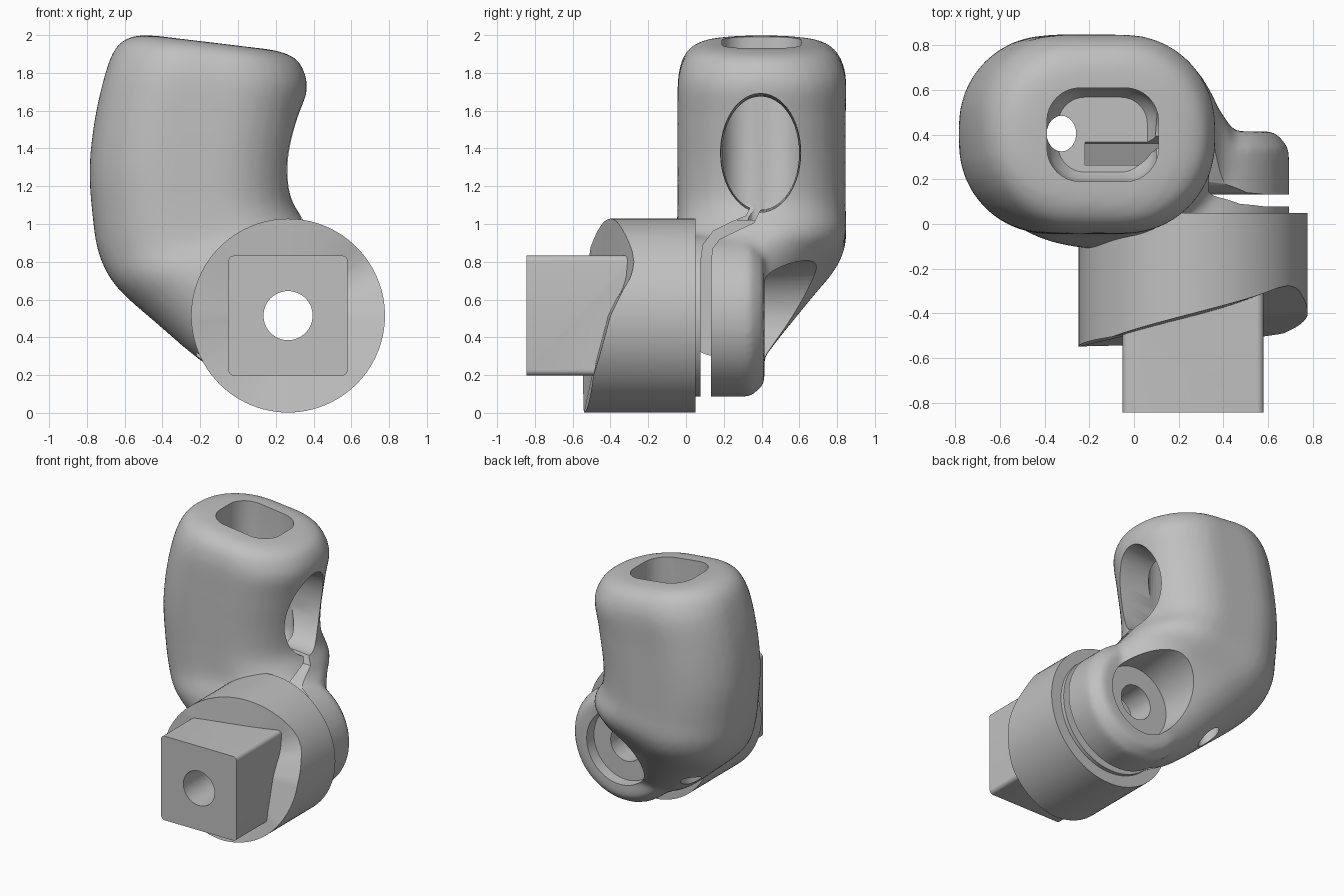
import bpy, bmesh, math
from mathutils import Vector, Matrix

if "Cube" in bpy.data.objects:
    bpy.data.objects.remove(bpy.data.objects["Cube"])

grey = bpy.data.materials.new("plain_grey")
grey.diffuse_color = (0.53, 0.53, 0.53, 1)
grey.use_nodes = True
grey.node_tree.nodes["Principled BSDF"].inputs["Base Color"].default_value = grey.diffuse_color
CX, CZ = 0.265, 0.515          # pivot axis, parallel to y


def make(name, rings):
    """Closed skin through a list of rings of equal length."""
    bm = bmesh.new()
    vs = [[bm.verts.new(p) for p in r] for r in rings]
    n = len(vs[0])
    for a, b in zip(vs, vs[1:]):
        for i in range(n):
            j = (i + 1) % n
            bm.faces.new((a[i], a[j], b[j], b[i]))
    bm.faces.new(vs[0][::-1])
    bm.faces.new(vs[-1])
    bmesh.ops.recalc_face_normals(bm, faces=bm.faces)
    me = bpy.data.meshes.new(name)
    bm.to_mesh(me)
    bm.free()
    ob = bpy.data.objects.new(name, me)
    bpy.context.collection.objects.link(ob)
    me.materials.append(grey)
    return ob


def rounded(w, h, r, k=8):
    """Rounded rectangle centred on the origin."""
    pts = []
    for q, (sx, sy) in enumerate([(1, 1), (-1, 1), (-1, -1), (1, -1)]):
        for i in range(k + 1):
            a = math.radians(90) * (q + i / k)
            pts.append((sx * (w / 2 - r) + r * math.cos(a), sy * (h / 2 - r) + r * math.sin(a)))
    return pts


def turned(name, prof, n=64):
    """Solid about the pivot axis from (radius, y) pairs."""
    return make(name, [[(CX + r * math.cos(t * math.tau / n), y, CZ + r * math.sin(t * math.tau / n))
                        for t in range(n)] for r, y in prof])


def use(ob):
    bpy.ops.object.select_all(action='DESELECT')
    ob.select_set(True)
    bpy.context.view_layer.objects.active = ob


def apply(ob, kind, **kw):
    use(ob)
    m = ob.modifiers.new("step", kind)
    for k, v in kw.items():
        setattr(m, k, v)
    bpy.ops.object.modifier_apply(modifier=m.name)


def boolean(ob, tool, op='DIFFERENCE'):
    apply(ob, 'BOOLEAN', object=tool, operation=op, solver='EXACT')
    bpy.data.objects.remove(tool)


def spline(rows, sub=4):
    """Smooth curve through rows of numbers."""
    out = []
    for i in range(len(rows) - 1):
        quad = zip(rows[max(i - 1, 0)], rows[i], rows[i + 1], rows[min(i + 2, len(rows) - 1)])
        quad = list(quad)
        for s in range(sub):
            t = s / sub
            out.append([b + 0.5 * t * (c - a + t * (2 * a - 5 * b + 4 * c - d + t * (3 * (b - c) + d - a)))
                        for a, b, c, d in quad])
    return out + [list(rows[-1])]


# Body: left x, left z, right x, right z, front y, back y of each section
sections = [
    (-0.42, 1.995, 0.12, 1.93, 0.18, 0.62),
    (-0.55, 1.995, 0.23, 1.91, 0.08, 0.72),
    (-0.64, 1.94, 0.32, 1.86, 0.00, 0.80),
    (-0.695, 1.82, 0.365, 1.74, -0.04, 0.845),
    (-0.755, 1.57, 0.335, 1.56, -0.045, 0.845),
    (-0.785, 1.30, 0.295, 1.30, -0.045, 0.845),
    (-0.77, 1.05, 0.295, 1.12, -0.045, 0.845),
    (-0.735, 0.84, 0.36, 1.00, -0.055, 0.845),
    (-0.64, 0.665, 0.40, 0.94, -0.10, 0.79),
    (-0.42, 0.465, 0.45, 0.90, -0.12, 0.66),
    (-0.18, 0.265, 0.52, 0.80, -0.12, 0.50),
    (0.00, 0.18, 0.58, 0.70, -0.08, 0.42),
]
rings = []
for lx, lz, rx, rz, y0, y1 in spline(sections):
    L, R = Vector((lx, 0, lz)), Vector((rx, 0, rz))
    w, d = (R - L).length, y1 - y0
    u = (R - L).normalized()
    mid = (L + R) / 2 + Vector((0, (y0 + y1) / 2, 0))
    r = min(0.40, 0.47 * w, 0.47 * d)
    rings.append([mid + u * a + Vector((0, b, 0)) for a, b in rounded(w, d, r)])
body = make("body", rings)

# Clamp ear blended into the body
ear = turned("ear", [(0.42, -0.11), (0.43, -0.09), (0.43, 0.34), (0.365, 0.415)])
use(body)
ear.select_set(True)
bpy.ops.object.join()
apply(body, 'REMESH', mode='VOXEL', voxel_size=0.02)
apply(body, 'SMOOTH', factor=0.5, iterations=12)

# Top shaft
shaft = rounded(0.50, 0.42, 0.15)
boolean(body, make("shaft", [[(x * s - 0.14, y * s + 0.40, z) for x, y in shaft]
                             for z, s in ((1.02, 0.8), (1.06, 0.93), (1.12, 1), (2.2, 1))]))
# Oval side window
boolean(body, make("window", [[(x, 0.395 + 0.21 * s * math.cos(a * math.tau / 48),
                                1.375 + 0.305 * s * math.sin(a * math.tau / 48)) for a in range(48)]
                              for x, s in ((-0.14, 0.95), (0.22, 1), (0.6, 1.1))]))
# Drain hole through the sloping underside
boolean(body, make("drain", [[(-0.325 + 0.066 * math.cos(a * math.tau / 24),
                               0.405 + 0.08 * math.sin(a * math.tau / 24), z) for a in range(24)]
                             for z in (0.1, 1.3)]))
# Clamp slot: level between the ears, then curving up into the window
path = [(0.105, -0.1), (0.105, 0.80), (0.115, 0.88), (0.16, 0.94), (0.25, 0.985), (0.34, 1.025), (0.395, 1.14)]
sides = [[], []]
for i, p in enumerate(path):
    a, b = Vector(path[max(i - 1, 0)]), Vector(path[min(i + 1, len(path) - 1)])
    t = (b - a).normalized()
    for s, side in zip((-1, 1), sides):
        side.append((p[0] + s * 0.027 * t.y, p[1] - s * 0.027 * t.x))
outline = sides[0] + sides[1][::-1]
boolean(body, make("slot", [[(x, y, z) for y, z in outline] for x in (-0.22, 1.0)]))
# Bolt recess and bolt hole
boolean(body, turned("recess", [(0.27, 0.335), (0.275, 0.42), (0.32, 1.0)]))
boolean(body, turned("bolt_hole", [(0.13, -0.5), (0.13, 0.6)]))

# Cam disc with a ramped front face: angle, y
ramp = [(-180, -0.55), (-90, -0.54), (-38, -0.49), (0, -0.40), (15, -0.335), (24, -0.29),
        (33, -0.275), (42, -0.285), (60, -0.33), (90, -0.40), (135, -0.505), (180, -0.55)]


def ramp_y(deg):
    for (a, ya), (b, yb) in zip(ramp, ramp[1:]):
        if a <= deg <= b:
            return ya + (yb - ya) * (deg - a) / (b - a)


def cam_ring(radius, y=None):
    pts = []
    for i in range(96):
        d = -180 + i * 3.75
        a = math.radians(d)
        yy = y if y is not None else -0.43 + (ramp_y(d) + 0.43) * radius / 0.513
        pts.append((CX + radius * math.cos(a), yy, CZ + radius * math.sin(a)))
    return pts


disc = make("cam_disc", [cam_ring(0.513, 0.05), cam_ring(0.513), cam_ring(0.25), cam_ring(0.02)])

# Square drive stud
stud = make("stud", [[(CX + x, y, CZ + z) for x, z in rounded(0.632, 0.635, 0.03, 5)]
                     for y in (-0.845, -0.15)])
boolean(disc, stud, 'UNION')
boolean(disc, turned("stud_hole", [(0.13, -1.0), (0.13, 0.2)]))

for ob in (body, disc):
    use(ob)
    bpy.ops.object.shade_smooth_by_angle(angle=math.radians(32))
    ob.data.materials.clear()
    ob.data.materials.append(grey)
